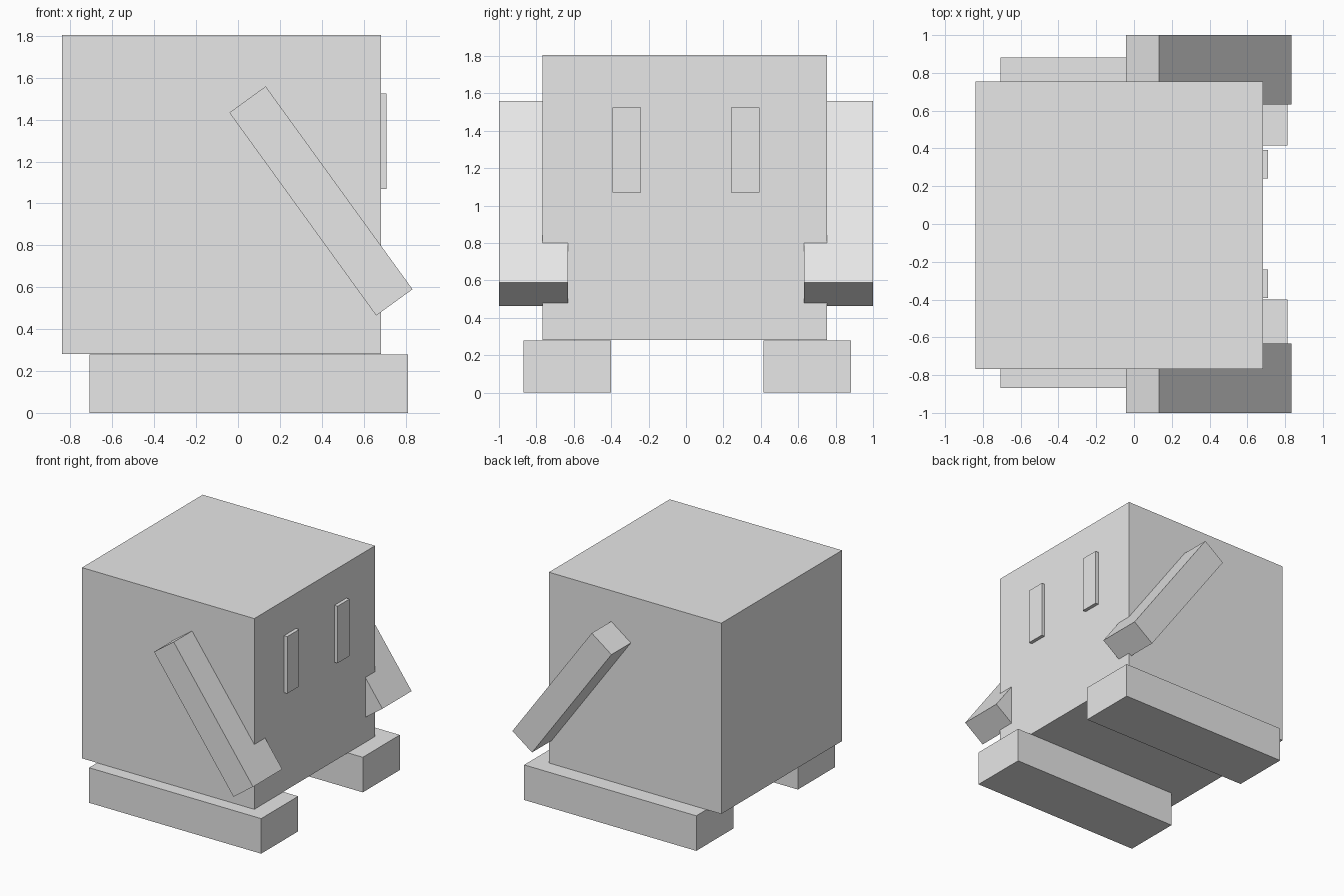
import bpy
import math

cube = bpy.data.objects.get("Cube")
if cube:
    bpy.data.objects.remove(cube, do_unlink=True)

# One plain grey for every part
GREY = (0.8, 0.8, 0.8, 1.0)
grey = bpy.data.materials.new("plain_grey")
grey.use_nodes = True
grey.diffuse_color = GREY
for node in grey.node_tree.nodes:
    if node.type == "BSDF_PRINCIPLED":
        node.inputs["Base Color"].default_value = GREY


def block(name, centre, size, tilt=0.0):
    """Add a box, optionally tilted about the y axis."""
    bpy.ops.mesh.primitive_cube_add(size=1, location=centre, rotation=(0, tilt, 0))
    part = bpy.context.object
    part.name = name
    part.scale = size
    bpy.ops.object.transform_apply(location=False, rotation=False, scale=True)
    part.data.materials.append(grey)
    return part


# Cubic body, with its face towards +x
block("body", (-0.079, -0.007, 1.043), (1.522, 1.523, 1.523))

# Paired limbs and eyes on the front (-y) and back (+y) sides
for side, sign in (("front", -1), ("back", 1)):
    block(side + "_foot", (0.052, 0.007 + sign * 0.641, 0.14), (1.52, 0.467, 0.28))
    block(side + "_arm", (0.396, sign * 0.816, 1.012), (0.214, 0.368, 1.196),
          tilt=math.radians(-35.9))
    block(side + "_eye", (0.68, sign * 0.317, 1.297), (0.06, 0.151, 0.455))
